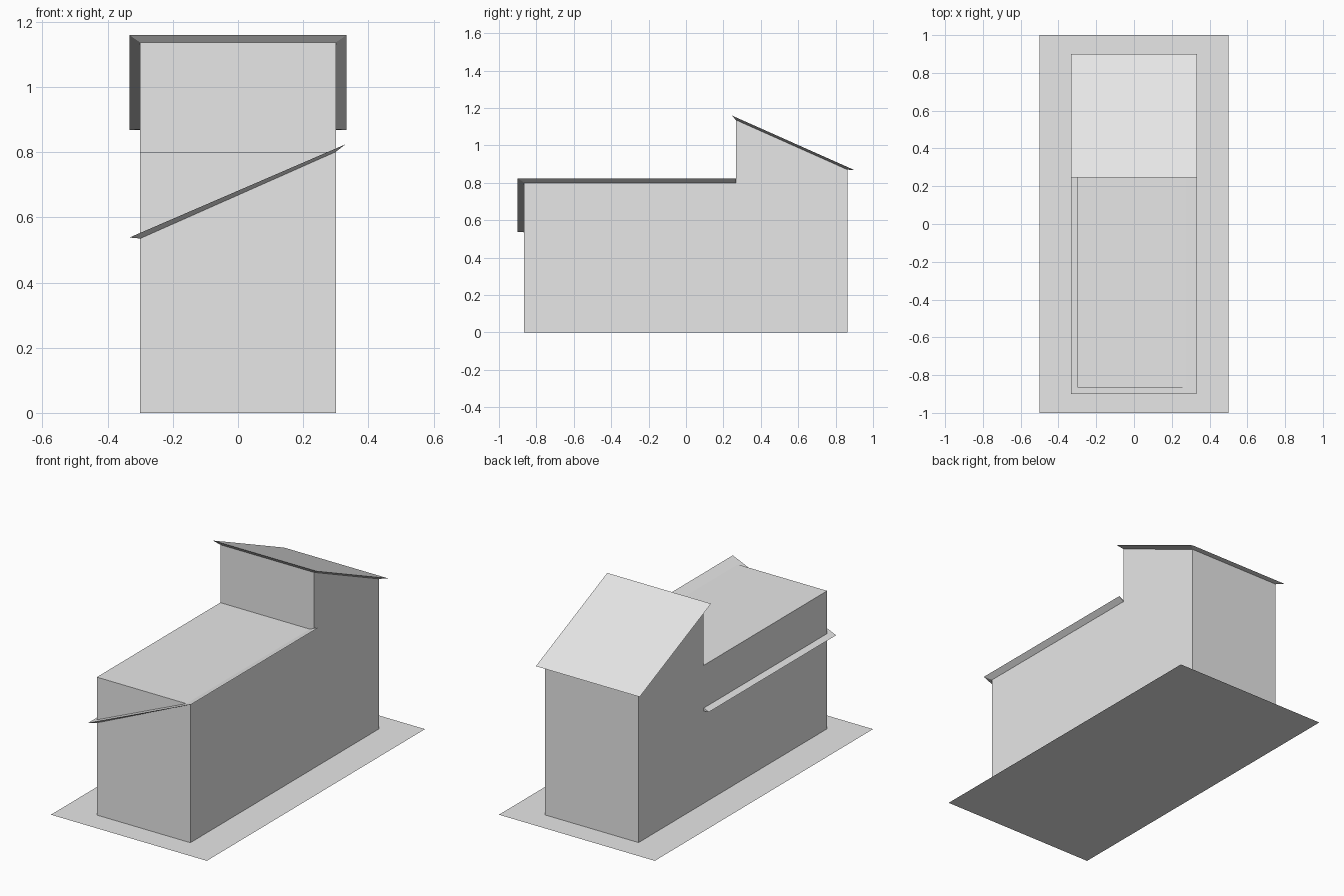
import bpy
import bmesh
from mathutils import Vector

cube = bpy.data.objects.get("Cube")
if cube:
    bpy.data.objects.remove(cube, do_unlink=True)

grey = bpy.data.materials.new("plain_grey")
grey.use_nodes = True
colour = (0.8, 0.8, 0.8, 1)
grey.diffuse_color = colour
grey.node_tree.nodes["Principled BSDF"].inputs["Base Color"].default_value = colour


def finish(name, bm):
    bmesh.ops.recalc_face_normals(bm, faces=bm.faces)
    mesh = bpy.data.meshes.new(name)
    bm.to_mesh(mesh)
    bm.free()
    mesh.materials.append(grey)
    obj = bpy.data.objects.new(name, mesh)
    bpy.context.collection.objects.link(obj)
    return obj


def loft(name, lower, upper):
    """Solid between two outlines with matching corners."""
    bm = bmesh.new()
    a = [bm.verts.new(p) for p in lower]
    b = [bm.verts.new(p) for p in upper]
    bm.faces.new(a[::-1])
    bm.faces.new(b)
    for i in range(len(a)):
        j = (i + 1) % len(a)
        bm.faces.new((a[i], a[j], b[j], b[i]))
    return finish(name, bm)


HALF = 0.30                      # half width of the walls
FRONT, STEP, BACK = -0.865, 0.266, 0.863
EAVE = 0.333                     # half width of the roofs

# Ground sheet
bm = bmesh.new()
bmesh.ops.create_grid(bm, x_segments=1, y_segments=1, size=1)
bmesh.ops.scale(bm, vec=Vector((0.5, 1, 1)), verts=bm.verts)
ground = finish("ground_sheet", bm)
if ground.data.polygons[0].normal.z < 0:
    ground.data.flip_normals()

# Walls: stepped side profile, low flat front and tall sloping back
profile = [(FRONT, 0), (BACK, 0), (BACK, 0.87), (STEP, 1.136), (STEP, 0.8), (FRONT, 0.8)]
walls = loft("house_walls",
             [(-HALF, y, z) for y, z in profile],
             [(HALF, y, z) for y, z in profile])
# The floor is closed by the ground sheet
bm = bmesh.new()
bm.from_mesh(walls.data)
floor = [f for f in bm.faces if f.calc_center_median().z < 0.001]
bmesh.ops.delete(bm, geom=floor, context='FACES_ONLY')
bm.to_mesh(walls.data)
bm.free()

# Back roof: bevelled slab sloping down to the rear
loft("back_roof",
     [(-HALF, STEP, 1.136), (HALF, STEP, 1.136), (HALF, BACK, 0.87), (-HALF, BACK, 0.87)],
     [(-EAVE, 0.246, 1.159), (EAVE, 0.246, 1.159), (EAVE, 0.9, 0.868), (-EAVE, 0.9, 0.868)])

# Front roof: bevelled slab rising to the left side, cutting through the walls
loft("front_roof",
     [(-HALF, FRONT, 0.535), (HALF, FRONT, 0.801), (HALF, STEP, 0.801), (-HALF, STEP, 0.535)],
     [(-EAVE, -0.9, 0.538), (0.33, -0.9, 0.824), (0.33, STEP, 0.824), (-EAVE, STEP, 0.538)])
